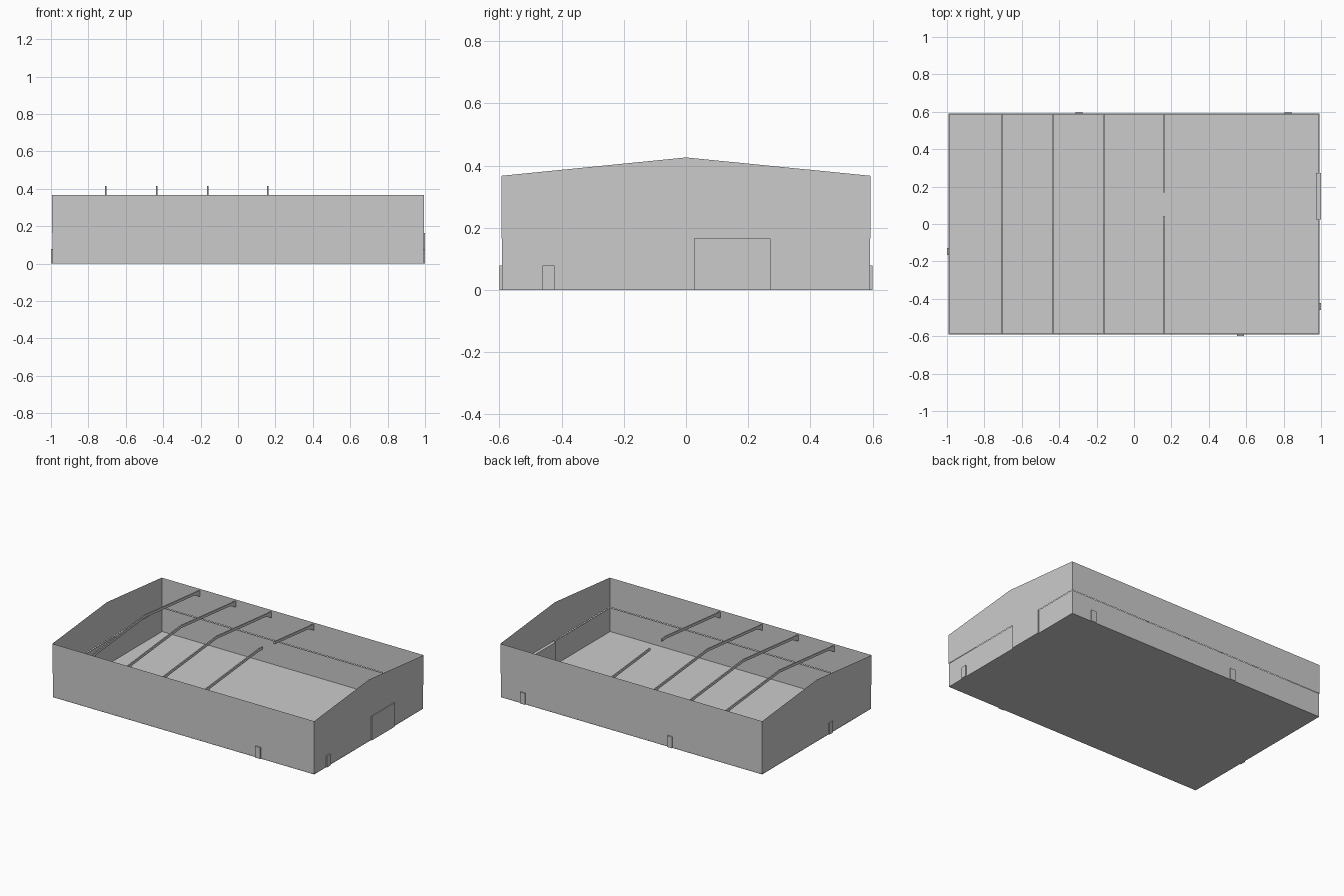
import bpy

if "Cube" in bpy.data.objects:
    bpy.data.objects.remove(bpy.data.objects["Cube"])

HX, HY = 0.995, 0.594          # half size of the hall
EAVE, RIDGE, SPLIT = 0.367, 0.426, 0.165


def mesh(name, verts, faces):
    me = bpy.data.meshes.new(name)
    me.from_pydata(verts, [], faces)
    me.update()
    ob = bpy.data.objects.new(name, me)
    bpy.context.collection.objects.link(ob)
    return ob


def prism(name, outline, x0, x1):
    """Extrude a (y, z) outline along x."""
    n = len(outline)
    verts = [(x, y, z) for x in (x0, x1) for y, z in outline]
    faces = [tuple(reversed(range(n))), tuple(range(n, 2 * n))]
    faces += [(i, (i + 1) % n, (i + 1) % n + n, i + n) for i in range(n)]
    return mesh(name, verts, faces)


def box(name, x0, x1, y0, y1, z0, z1):
    return prism(name, [(y0, z0), (y1, z0), (y1, z1), (y0, z1)], x0, x1)


# Floor slab
box("floor", -HX + 0.002, HX - 0.002, -HY + 0.002, HY - 0.002, 0, 0.003)

# Lower plinth walls, set slightly inside the cladding
o, t = 0.003, 0.006
for s, side in ((-1, "a"), (1, "b")):
    xs = sorted((s * (HX - o), s * (HX - o - t)))
    ys = sorted((s * (HY - o), s * (HY - o - t)))
    box("plinth_end_" + side, *xs, -HY + o, HY - o, 0, SPLIT)
    box("plinth_long_" + side, -HX + o, HX - o, *ys, 0, SPLIT)

    # Upper cladding: thin sheets, long walls and gables
    y, x = s * HY, s * HX
    long_wall = [(-HX, y, SPLIT), (HX, y, SPLIT), (HX, y, EAVE), (-HX, y, EAVE)]
    gable = [(x, -HY, SPLIT), (x, HY, SPLIT), (x, HY, EAVE), (x, 0, RIDGE), (x, -HY, EAVE)]
    mesh("cladding_long_" + side, long_wall, [(0, 1, 2, 3) if s < 0 else (3, 2, 1, 0)])
    mesh("cladding_gable_" + side, gable, [(0, 1, 2, 3, 4) if s > 0 else (4, 3, 2, 1, 0)])


# Rafters with deeper haunches at the eaves
def rafter(name, x, y0, y1):
    ys = [y0] + [y for y in (-0.53, 0, 0.53) if y0 < y < y1] + [y1]
    top = [(y, 0.416 - 0.098 * abs(y)) for y in ys]
    low = [(y, z - 0.018 - 0.4 * max(0, abs(y) - 0.53)) for y, z in top]
    prism(name, low + top[::-1], x - 0.004, x + 0.004)


for i, x in enumerate((-0.708, -0.435, -0.163)):
    rafter(f"rafter_{i}", x, -HY + 0.002, HY - 0.002)
rafter("rafter_split_front", 0.158, -HY + 0.002, 0.042)
rafter("rafter_split_back", 0.158, 0.168, HY - 0.002)

# Small doors, running through the plinth walls
DH, DW, D = 0.078, 0.019, 0.014
for name, x, s in (("door_front", 0.569, -1), ("door_back_a", -0.294, 1), ("door_back_b", 0.824, 1)):
    ys = sorted((s * (HY + 0.005), s * (HY + 0.005 - D)))
    box(name, x - DW, x + DW, *ys, 0, DH)
for name, y, s in (("door_left", -0.148, -1), ("door_right", -0.442, 1)):
    xs = sorted((s, s * (1 - D)))
    box(name, *xs, y - DW, y + DW, 0, DH)

# Large loading gate
box("loading_gate", 0.974, 1.0, 0.025, 0.272, 0, SPLIT)
